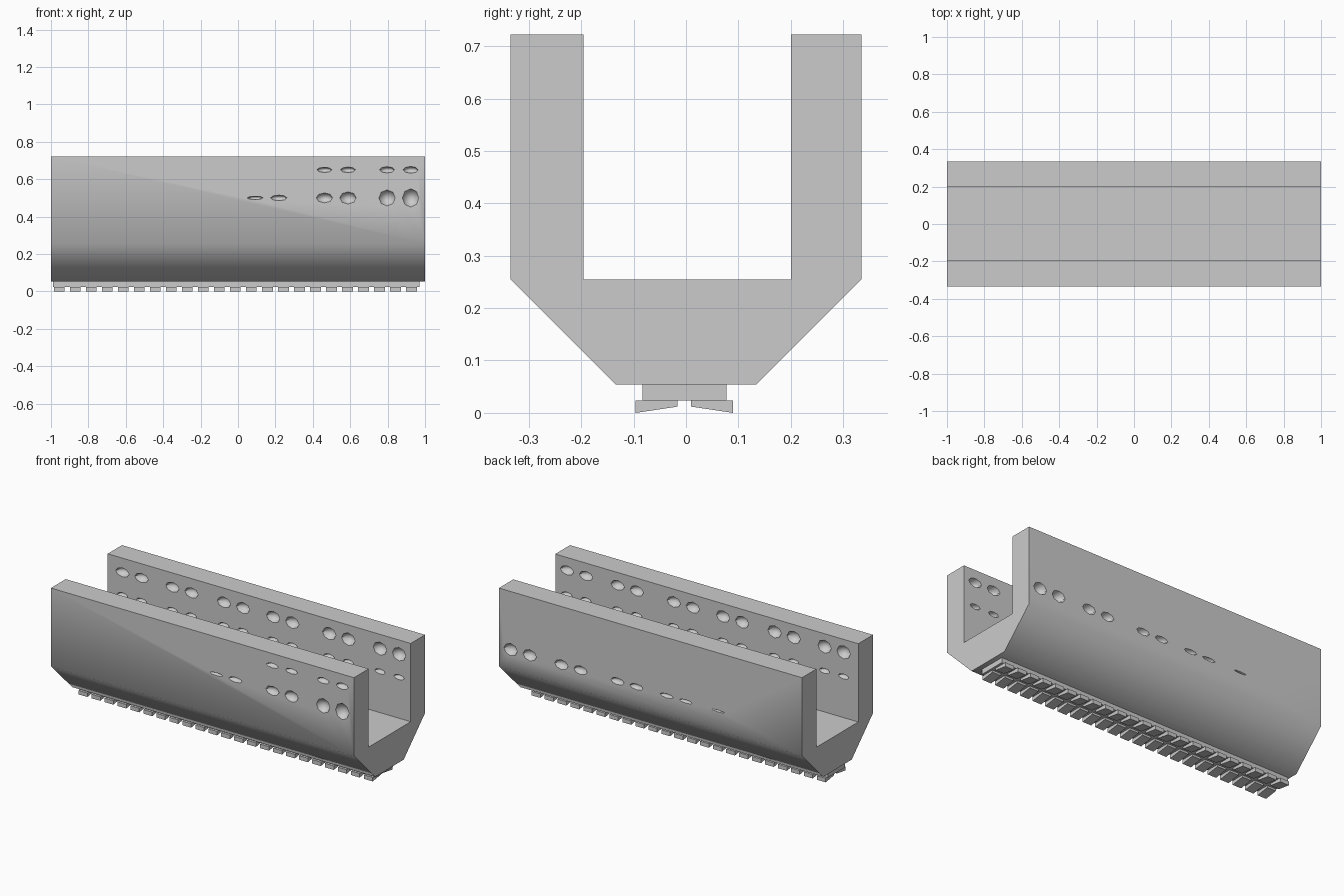
import bpy, bmesh, math
from mathutils import Matrix, Vector

if "Cube" in bpy.data.objects:
    bpy.data.objects.remove(bpy.data.objects["Cube"])


def extrude_into(bm, profile, x0, x1):
    # closed (y, z) profile swept along x
    f = bm.faces.new([bm.verts.new((x0, y, z)) for y, z in profile])
    ext = bmesh.ops.extrude_face_region(bm, geom=[f])
    moved = [v for v in ext["geom"] if isinstance(v, bmesh.types.BMVert)]
    bmesh.ops.translate(bm, verts=moved, vec=(x1 - x0, 0, 0))


def finish(bm, name):
    bmesh.ops.recalc_face_normals(bm, faces=bm.faces)
    me = bpy.data.meshes.new(name)
    bm.to_mesh(me)
    bm.free()
    ob = bpy.data.objects.new(name, me)
    bpy.context.collection.objects.link(ob)
    return ob


# U-shaped channel with chamfered underside
bm = bmesh.new()
extrude_into(bm, [(-0.335, 0.722), (-0.335, 0.255), (-0.134, 0.054), (0.134, 0.054),
                  (0.335, 0.255), (0.335, 0.722), (0.2, 0.722), (0.2, 0.255),
                  (-0.196, 0.255), (-0.196, 0.722)], -1, 1)
channel = finish(bm, "channel_body")

# faceted dents in the walls, in pairs along the length
pairs = [-0.84, -0.51, -0.17, 0.155, 0.525, 0.86]
xs = [p + s * 0.063 for p in pairs for s in (-1, 1)]
bm = bmesh.new()


def dent(x, y, z, height, width=0.044, depth=0.04):
    if height < 0.004:
        return
    m = Matrix.Translation(Vector((x, y, z))) @ Matrix.Diagonal((width, depth, height, 1)) \
        @ Matrix.Rotation(math.pi / 2, 4, 'X')
    bmesh.ops.create_uvsphere(bm, u_segments=8, v_segments=4, radius=1, matrix=m)


for x in xs:
    t = (x + 1) / 2
    # outer faces: dents fade out towards -x
    dent(x, -0.335, 0.5, 0.044 * (2.2 * t - 1.0), 0.044, 0.04 * max(t, 0.3))
    if x > 0.4:
        dent(x, -0.335, 0.65, 0.019 * t, 0.04, 0.03)
    dent(x, 0.335, 0.375, 0.036 * (1.25 * t - 0.2), 0.044, 0.04 * max(t, 0.3))
    # inner faces
    dent(x, 0.2, 0.637, 0.026 + 0.014 * t)
    dent(x, -0.196, 0.645, 0.04 - 0.014 * t)
    dent(x, 0.2, 0.5, 0.015, 0.035, 0.025)
    dent(x, -0.196, 0.5, 0.015, 0.035, 0.025)
cutter = finish(bm, "dent_cutter")
mod = channel.modifiers.new("dents", 'BOOLEAN')
mod.operation = 'DIFFERENCE'
mod.solver = 'EXACT'
mod.object = cutter
bpy.context.view_layer.objects.active = channel
channel.select_set(True)
bpy.ops.object.modifier_apply(modifier="dents")
bpy.data.objects.remove(cutter)
# chamfers blend softly into the walls
bpy.ops.object.shade_smooth_by_angle(angle=math.radians(47))

# rail under the channel
bm = bmesh.new()
extrude_into(bm, [(-0.083, 0.024), (0.077, 0.024), (0.077, 0.054), (-0.083, 0.054)], -0.99, 0.97)
finish(bm, "under_rail")

# two rows of wedge-shaped treads
bm = bmesh.new()
for i in range(23):
    x = -0.985 + i * 0.0856
    for s in (-1, 1):
        prof = [(s * y - 0.003, z) for y, z in
                ((0.013, 0.024), (0.093, 0.024), (0.093, 0.0), (0.013, 0.012))]
        extrude_into(bm, prof, x, x + 0.058)
finish(bm, "treads")
